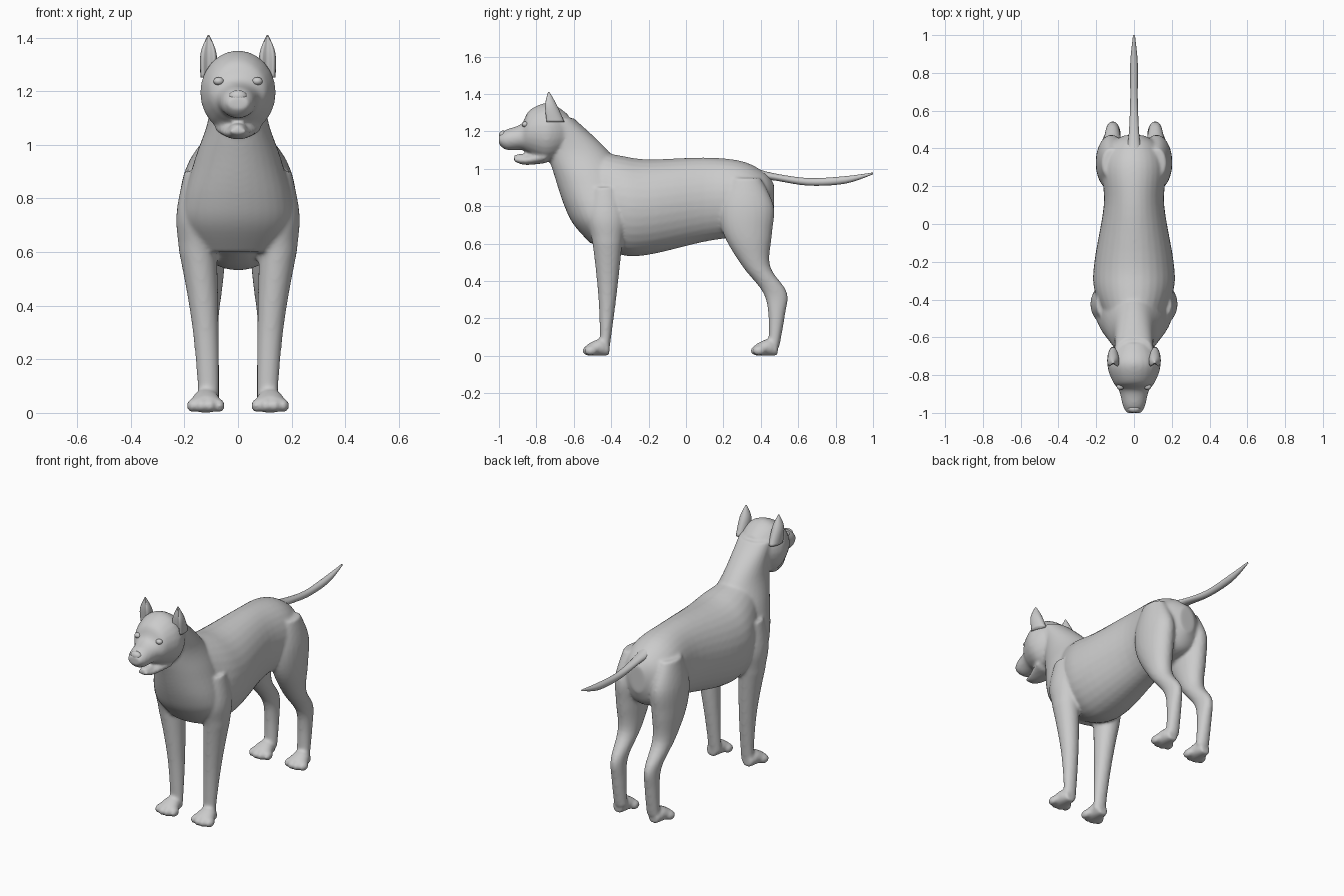
import bpy, bmesh, math
from mathutils import Matrix, Vector

if "Cube" in bpy.data.objects:
    bpy.data.objects.remove(bpy.data.objects["Cube"])

coat = bpy.data.materials.new("grey_coat")
coat.use_nodes = True
coat.diffuse_color = (0.6, 0.6, 0.6, 1)
coat.node_tree.nodes["Principled BSDF"].inputs["Base Color"].default_value = coat.diffuse_color


def spline(before, start, end, after, t):
    """Smooth curve from start to end, steered by the neighbouring rows."""
    start, end = Vector(start), Vector(end)
    tangent_in = (end - Vector(before)) / 2
    tangent_out = (Vector(after) - start) / 2
    ease = t * t * (3 - 2 * t)
    return (start.lerp(end, ease) + tangent_in * t * (1 - t) ** 2
            - tangent_out * t * t * (1 - t))


def loft(bm, axis, rows, centre=lambda pos: 0, shift=0, sides=24, steps=5, dent=0):
    """Rows: position on the axis, low edge, high edge, half width.
    Rings stand upright along Y, or lie level along Z."""
    padded = [rows[0], *rows, rows[-1]]
    path = [spline(*padded[i:i + 4], k / steps)
            for i in range(len(rows) - 1) for k in range(steps)]
    path.append(Vector(rows[-1]))
    rings = []
    for pos, low, high, width in path:
        ring = []
        for k in range(sides):
            angle = math.tau * k / sides
            across = math.sin(angle)
            along = math.cos(angle)
            along *= 1 - dent * max(0, -along) ** 4
            x = centre(pos) + width * across
            edge = (low + high) / 2 + along * (high - low) / 2
            y, z = (pos, edge) if axis == "Y" else (edge, pos)
            ring.append(bm.verts.new((x, y + shift, z)))
        rings.append(ring)
    faces = [bm.faces.new(rings[0]), bm.faces.new(rings[-1])]
    for ring, following in zip(rings, rings[1:]):
        for k in range(sides):
            faces.append(bm.faces.new((ring[k - 1], ring[k], following[k], following[k - 1])))
    bmesh.ops.recalc_face_normals(bm, faces=faces)


def ball(bm, location, size):
    """Ellipsoid with the given half sizes."""
    matrix = Matrix.Translation(location) @ Matrix.Diagonal((*size, 1))
    bmesh.ops.create_uvsphere(bm, u_segments=16, v_segments=10, radius=1, matrix=matrix)


def finish(bm, name):
    """Turn the working mesh into a smooth, coloured object."""
    mesh = bpy.data.meshes.new(name)
    bm.to_mesh(mesh)
    bm.free()
    mesh.materials.append(coat)
    mesh.shade_smooth()
    part = bpy.data.objects.new(name, mesh)
    bpy.context.collection.objects.link(part)
    return part


# Trunk, from rump to shoulders
body = bmesh.new()
loft(body, "Y", [
    (.47, .76, .92, .05), (.42, .67, .98, .13), (.3, .64, 1.04, .17), (.1, .61, 1.06, .16),
    (-.2, .54, 1.05, .21), (-.35, .54, 1.07, .21), (-.5, .61, 1.1, .15)], sides=32)

# Chest rising into the neck
loft(body, "Z", [
    (.6, -.51, -.35, .14), (.7, -.6, -.3, .2), (.8, -.65, -.3, .2),
    (.95, -.7, -.32, .16), (1.1, -.74, -.42, .11), (1.27, -.74, -.6, .1)], sides=32)

# Skull and upper muzzle
loft(body, "Y", [
    (-.63, 1.1, 1.29, .09), (-.7, 1.05, 1.34, .13), (-.76, 1.04, 1.35, .14),
    (-.84, 1.08, 1.31, .11), (-.88, 1.1, 1.24, .08), (-.96, 1.1, 1.21, .06),
    (-1, 1.13, 1.18, .04)])

# Lower jaw and tongue
loft(body, "Y", [(-.75, 1.03, 1.1, .09), (-.86, 1.02, 1.07, .05), (-.92, 1.04, 1.06, .03)])
ball(body, (0, -.87, 1.07), (.03, .05, .01))

FRONT_LEG = [
    (.9, -.5, -.36, .05), (.74, -.53, -.32, .08), (.6, -.5, -.34, .07),
    (.33, -.47, -.37, .05), (.1, -.46, -.4, .04), (.03, -.46, -.41, .04)]
HIND_LEG = [
    (.95, .24, .4, .05), (.8, .18, .47, .08), (.65, .2, .46, .08), (.48, .3, .45, .06),
    (.34, .41, .54, .04), (.22, .44, .53, .04), (.05, .44, .5, .04)]
PAW = [(0, 0, .06, .03), (-.05, 0, .09, .05), (-.12, 0, .06, .06)]

# Legs lean outward with height; each paw has four toes
for side in (1, -1):
    for leg, heel, lean in ((FRONT_LEG, -.41, .04), (HIND_LEG, .49, .01)):
        loft(body, "Z", leg, lambda z: side * (.11 + lean * min(z / .6, 1) ** 2))
        loft(body, "Y", PAW, lambda y: side * .12, shift=heel)
        for toe in range(4):
            spread = (toe - 1.5) * .034
            ball(body, (side * .12 + spread, heel - .12 + abs(spread) * .4, .027),
                 (.02, .034, .026))

# Blend the joined masses into one skin
skin = finish(body, "body")
blend = skin.modifiers.new("blend", 'REMESH')
blend.mode = 'VOXEL'
blend.voxel_size = .009
blend.use_smooth_shade = True
soften = skin.modifiers.new("soften", 'SMOOTH')
soften.iterations = 8

# Tail
tail = bmesh.new()
loft(tail, "Y", [
    (.36, .93, 1.01, .05), (.45, .94, .98, .03), (.65, .91, .95, .02),
    (.85, .92, .96, .02), (1, .97, .98, .005)], sides=16)
finish(tail, "tail")

# Ears, cupped at the front, and eyes
for side, label in ((1, "left"), (-1, "right")):
    ear = bmesh.new()
    loft(ear, "Z", [(1.25, -.77, -.65, .03), (1.34, -.77, -.69, .03), (1.41, -.74, -.73, .003)],
         lambda z: side * .11, dent=.7)
    finish(ear, label + "_ear")
    eye = bmesh.new()
    ball(eye, (side * .072, -.86, 1.237), (.02, .018, .015))
    finish(eye, label + "_eye")

# Nose pad
nose = bmesh.new()
ball(nose, (0, -.978, 1.18), (.034, .022, .024))
finish(nose, "nose")
